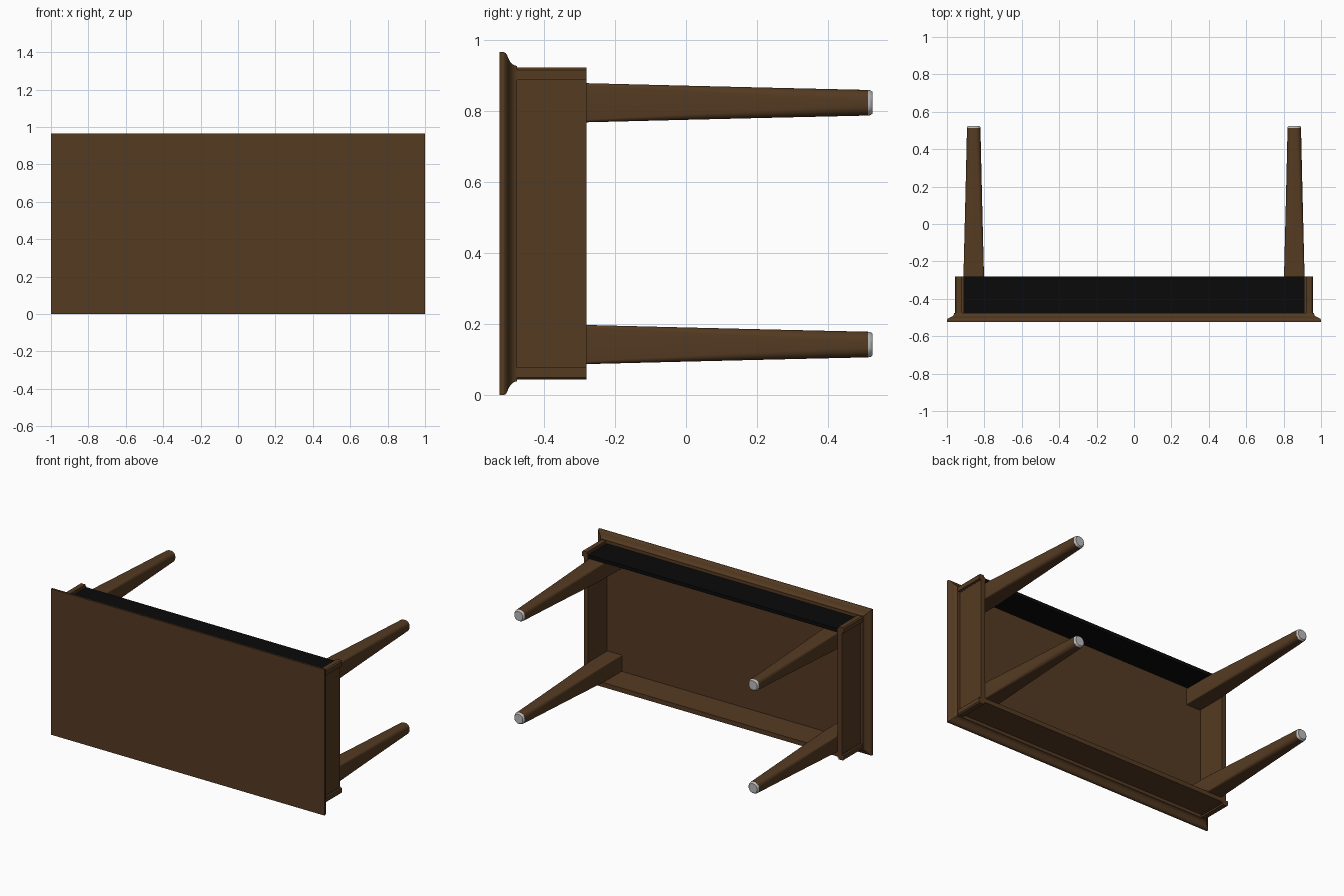
import bpy, bmesh, math
from mathutils import Vector

if "Cube" in bpy.data.objects:
    bpy.data.objects.remove(bpy.data.objects["Cube"])


def material(name, rgb):
    m = bpy.data.materials.new(name)
    m.diffuse_color = (*rgb, 1)
    m.use_nodes = True
    m.node_tree.nodes["Principled BSDF"].inputs["Base Color"].default_value = m.diffuse_color
    return m


WOOD = material("wood", (0.089, 0.043, 0.016))
BLACK = material("black", (0.003, 0.003, 0.003))
GREY = material("metal", (0.5, 0.5, 0.5))
CZ = 0.4825  # mid height of the table lying on its side


def loft(name, rings, mat, smooth=None):
    """Skin closed rings of equal point count and cap both ends."""
    bm = bmesh.new()
    vs = [[bm.verts.new(p) for p in r] for r in rings]
    n = len(rings[0])
    for a, b in zip(vs, vs[1:]):
        for i in range(n):
            j = (i + 1) % n
            bm.faces.new((a[i], a[j], b[j], b[i]))
    bm.faces.new(vs[0])
    bm.faces.new(vs[-1])
    bmesh.ops.recalc_face_normals(bm, faces=bm.faces)
    me = bpy.data.meshes.new(name)
    bm.to_mesh(me)
    bm.free()
    me.materials.append(mat)
    ob = bpy.data.objects.new(name, me)
    bpy.context.collection.objects.link(ob)
    if smooth:
        bpy.ops.object.select_all(action='DESELECT')
        bpy.context.view_layer.objects.active = ob
        ob.select_set(True)
        bpy.ops.object.shade_smooth_by_angle(angle=math.radians(smooth))
    return ob


def rect(hx, hz, y):
    return [(x * hx, y, CZ + z * hz) for x, z in ((-1, -1), (1, -1), (1, 1), (-1, 1))]


def box(name, x, y, z, mat):
    rings = [[(x[0], v, z[0]), (x[1], v, z[0]), (x[1], v, z[1]), (x[0], v, z[1])] for v in y]
    return loft(name, rings, mat)


def round_square(cx, cz, y, h, r, seg=6):
    pts = []
    for k in range(4):
        a0 = k * math.pi / 2
        sx, sz = ((1, 1), (-1, 1), (-1, -1), (1, -1))[k]
        for i in range(seg + 1):
            a = a0 + i / seg * math.pi / 2
            pts.append((cx + sx * (h - r) + r * math.cos(a), y,
                        cz + sz * (h - r) + r * math.sin(a)))
    return pts


# Table top with a moulded edge: (y, inset)
edge = [(-0.525, 0), (-0.512, 0), (-0.507, 0.003), (-0.503, 0.009), (-0.499, 0.019),
        (-0.494, 0.028), (-0.488, 0.034), (-0.481, 0.038), (-0.475, 0.039)]
loft("table_top", [rect(1 - d, CZ - d, y) for y, d in edge], WOOD, 30)

Y0, Y1 = -0.478, -0.28  # depth of the apron

# Long apron boards, one wooden and one black
box("lower_apron", (-0.92, 0.92), (Y0, Y1), (0.06, 0.09), WOOD)
box("upper_apron", (-0.915, 0.915), (Y0, Y1), (0.882, 0.905), BLACK)

# Stepped corner trim section, as (outward x, outward z) distances from the centre
trim = [(0.912, 0.397), (0.945, 0.397), (0.945, 0.404), (0.958, 0.404), (0.958, 0.432),
        (0.951, 0.439), (0.920, 0.439), (0.920, 0.428), (0.912, 0.428)]

for sx, side in ((-1, "left"), (1, "right")):
    box(side + "_apron", sorted((sx * 0.912, sx * 0.944)), (Y0, Y1), (0.07, 0.895), WOOD)
    for sz, level in ((-1, "lower"), (1, "upper")):
        tag = f"{level}_{side}"
        loft(tag + "_corner_trim",
             [[(sx * x, y, CZ + sz * z) for x, z in trim] for y in (Y0, Y1)], WOOD)
        # Tapered leg: square block that becomes round towards the foot
        cx, cz = sx * 0.857, CZ + sz * 0.340
        sections = [(Y0, 0.055, 0.006), (Y1, 0.055, 0.008), (0.0, 0.048, 0.016),
                    (0.25, 0.042, 0.022), (0.512, 0.036, 0.028)]
        loft(tag + "_leg", [round_square(cx, cz, *s) for s in sections], WOOD, 35)
        # Metal foot glide
        glide = [(0.512, 0.036, 0.029), (0.519, 0.035, 0.030), (0.525, 0.030, 0.027)]
        loft(tag + "_foot", [round_square(cx, cz, *s) for s in glide], GREY, 30)
